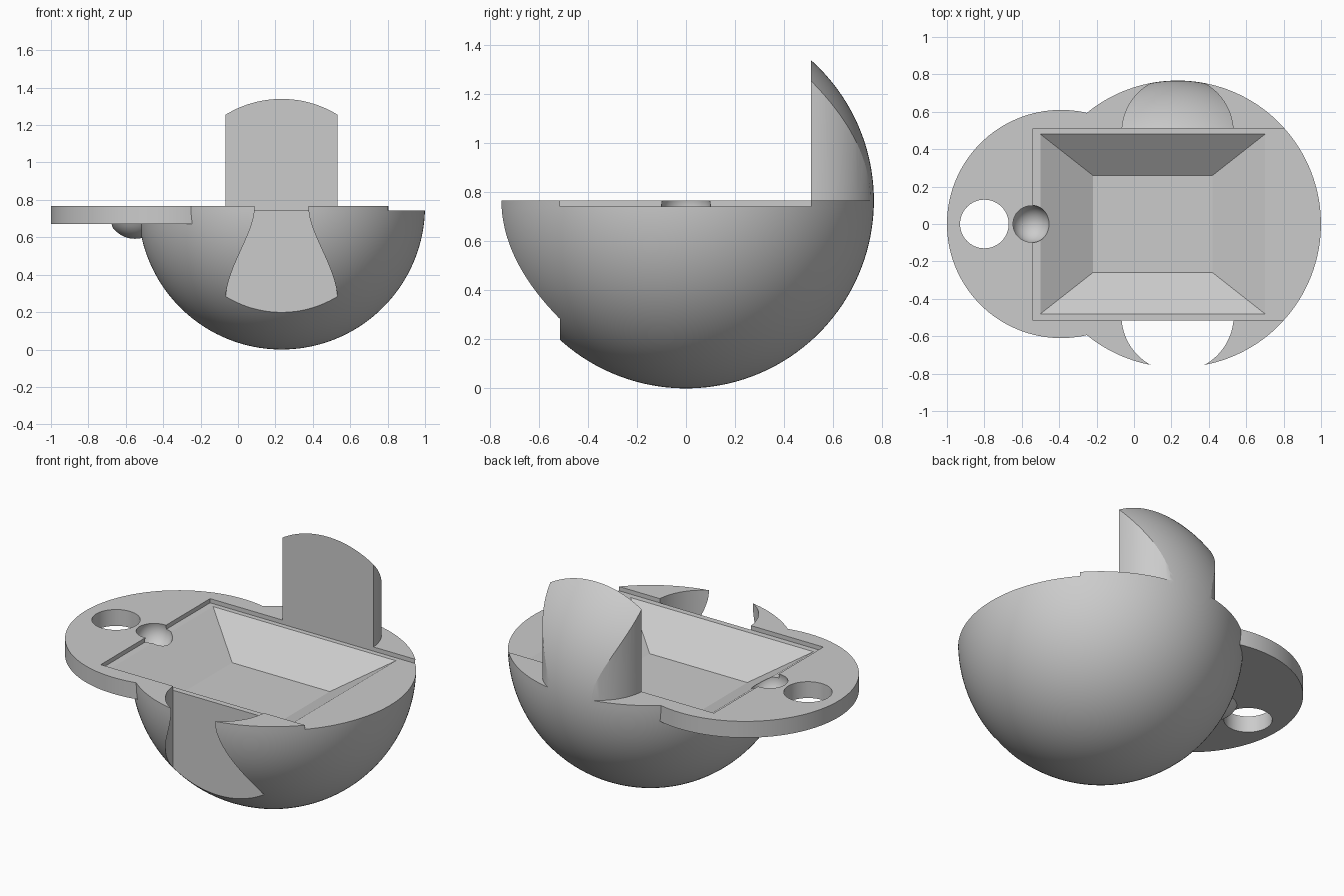
import bpy, bmesh, math
from mathutils import Matrix, Vector

if "Cube" in bpy.data.objects:
    bpy.data.objects.remove(bpy.data.objects["Cube"], do_unlink=True)

R = 0.767            # bowl radius and rim height
CX = 0.233           # bowl centre in x
FLOOR = R - 0.025    # floor of the shallow lid recess
RY = 0.515           # half width of the recess

grey = bpy.data.materials.new("light_grey")
grey.use_nodes = True
grey.diffuse_color = (0.6, 0.6, 0.6, 1)
grey.node_tree.nodes["Principled BSDF"].inputs["Base Color"].default_value = (0.6, 0.6, 0.6, 1)


def finish(name, bm):
    bmesh.ops.recalc_face_normals(bm, faces=bm.faces)
    me = bpy.data.meshes.new(name)
    bm.to_mesh(me)
    bm.free()
    me.materials.append(grey)
    ob = bpy.data.objects.new(name, me)
    bpy.context.collection.objects.link(ob)
    return ob


def ball(name, centre, radius, seg=64):
    bm = bmesh.new()
    bmesh.ops.create_uvsphere(bm, u_segments=seg, v_segments=seg // 2, radius=radius,
                              matrix=Matrix.Translation(centre))
    return finish(name, bm)


def prism(name, outline, z0, z1):
    bm = bmesh.new()
    face = bm.faces.new([bm.verts.new((x, y, z0)) for x, y in outline])
    top = bmesh.ops.extrude_face_region(bm, geom=[face])["geom"]
    bmesh.ops.translate(bm, vec=(0, 0, z1 - z0),
                        verts=[v for v in top if isinstance(v, bmesh.types.BMVert)])
    return finish(name, bm)


def box(name, x0, x1, y0, y1, z0, z1):
    return prism(name, [(x0, y0), (x1, y0), (x1, y1), (x0, y1)], z0, z1)


def disc(name, cx, radius, z0, z1, n=128):
    ring = [(cx + radius * math.cos(math.tau * i / n), radius * math.sin(math.tau * i / n))
            for i in range(n)]
    return prism(name, ring, z0, z1)


def round_tab(name, side, z0, z1, flat):
    """Upright prism with a flat inner face and a round outer face."""
    r, cy, n = 0.3, 0.49, 48
    a0 = math.asin((flat - cy) / r)
    arc = [a0 + (math.pi - 2 * a0) * i / n for i in range(n + 1)]
    return prism(name, [(CX + r * math.cos(a), side * (cy + r * math.sin(a))) for a in arc], z0, z1)


def combine(target, tool, operation):
    mod = target.modifiers.new("combine", 'BOOLEAN')
    mod.operation = operation
    mod.solver = 'EXACT'
    mod.object = tool
    bpy.context.view_layer.objects.active = target
    bpy.ops.object.modifier_apply(modifier=mod.name)
    bpy.data.objects.remove(tool, do_unlink=True)


# Bowl, side handle disc and the small bump under it
body = ball("bowl_with_handle", (CX, 0, R), R, 160)
combine(body, disc("handle", -0.39, 0.61, 0.67, R + 0.004), 'UNION')
combine(body, ball("bump", (-0.55, 0, FLOOR), 0.15), 'UNION')

# Slice off the top, sparing the upright fin at the back
cap = box("cap_cutter", -1.5, 1.5, -1.5, 1.5, R, 2)
combine(cap, round_tab("fin_keep", 1, 0.6, 2.2, 0.51), 'DIFFERENCE')
combine(body, cap, 'DIFFERENCE')

# Matching slot at the front
combine(body, round_tab("slot_cutter", -1, -0.5, 1.5, RY), 'DIFFERENCE')

# Shallow lid recess, open at the left end
combine(body, box("recess_cutter", -0.54, 1.3, -RY, 0.51, FLOOR, R + 0.1), 'DIFFERENCE')

# Tapered pit
bm = bmesh.new()
bottom, top = Vector((0.32, 0.26, 0.568)), Vector((0.6, 0.48, FLOOR))
top += (top - bottom) * 0.04
for level in (bottom, top):
    for sx, sy in ((-1, -1), (1, -1), (1, 1), (-1, 1)):
        bm.verts.new((0.1 + sx * level.x, sy * level.y, level.z))
bmesh.ops.convex_hull(bm, input=bm.verts)
bmesh.ops.dissolve_limit(bm, angle_limit=0.01, verts=bm.verts, edges=bm.edges)
combine(body, finish("pit_cutter", bm), 'DIFFERENCE')

# Finger dimple and hanging hole
combine(body, ball("dimple_cutter", (-0.55, 0, FLOOR), 0.1), 'DIFFERENCE')
combine(body, disc("hole_cutter", -0.8, 0.13, 0.4, 1, 64), 'DIFFERENCE')

# Smooth the round surfaces, keep the cut edges sharp
bpy.ops.object.select_all(action='DESELECT')
body.select_set(True)
bpy.context.view_layer.objects.active = body
bpy.ops.object.shade_smooth_by_angle(angle=math.radians(20))
